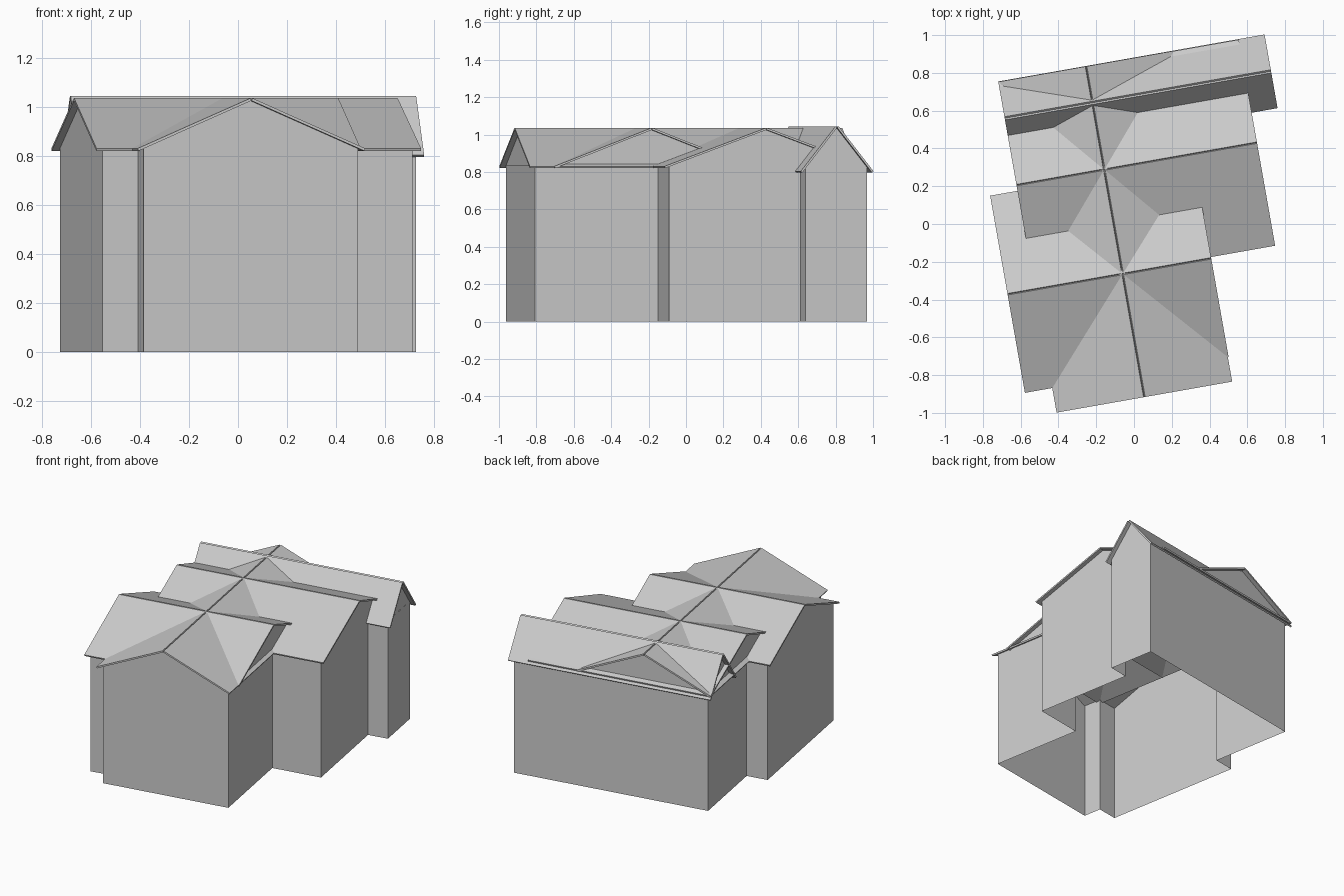
import bpy, math
from mathutils import Matrix

if "Cube" in bpy.data.objects:
    bpy.data.objects.remove(bpy.data.objects["Cube"])

TURN = Matrix.Rotation(math.radians(10), 4, 'Z')   # whole house is turned on its plot
T = 0.011          # roof sheet thickness
OVER = 0.03        # roof overhang
WALL_TOP = 0.832


def make(name, verts, faces):
    me = bpy.data.meshes.new(name)
    me.from_pydata(verts, [], faces)
    me.transform(TURN)
    me.update()
    ob = bpy.data.objects.new(name, me)
    bpy.context.collection.objects.link(ob)
    return ob


def place(axis, along, across, z):
    return (along, across, z) if axis == 'u' else (across, along, z)


def wing_roof(name, axis, centre, half, start, end, ridge, eave):
    length = math.hypot(half, ridge - eave)
    nx, nz = (ridge - eave) / length * T, half / length * T
    # two sloping sheets, square cut at the ridge
    for side, label in ((-1, "a"), (1, "b")):
        prof = [(0, ridge), (half - nx, eave), (half, eave + nz), (nx, ridge + nz)]
        verts = [place(axis, s, centre + side * p, z) for s in (start, end) for p, z in prof]
        faces = [(0, 1, 2, 3), (7, 6, 5, 4)]
        faces += [(i, i + 4, (i + 1) % 4 + 4, (i + 1) % 4) for i in range(4)]
        if (side == 1) == (axis == 'u'):
            faces = [f[::-1] for f in faces]
        make(name + "_roof_" + label, verts, faces)
    # gable walls at both ends
    w = half - OVER
    for s, label in ((start + OVER, "start"), (end - OVER, "end")):
        tri = [place(axis, s, centre - w, WALL_TOP), place(axis, s, centre + w, WALL_TOP),
               place(axis, s, centre, ridge)]
        flip = (label == "start") == (axis == 'u')
        make(name + "_gable_" + label, tri, [(0, 2, 1) if flip else (0, 1, 2)])


# three cross wings and one long spine roof
wing_roof("front_wing", 'u', -0.25, 0.53, -0.724, 0.371, 1.025, 0.82)
wing_roof("middle_wing", 'u', 0.311, 0.554, -0.577, 0.716, 1.025, 0.82)
wing_roof("back_wing", 'u', 0.67, 0.198, -0.577, 0.855, 1.037, 0.796)
wing_roof("spine", 'v', -0.105, 0.472, -0.912, 0.866, 1.025, 0.82)

# outer walls, open underneath
outline = [(-0.546, -0.88), (0.342, -0.88), (0.342, -0.213), (0.686, -0.213),
           (0.686, 0.502), (0.826, 0.502), (0.826, 0.836), (-0.546, 0.836),
           (-0.546, 0.25), (-0.694, 0.25), (-0.694, -0.75), (-0.546, -0.75)]
n = len(outline)
verts = [(u, v, z) for z in (0, WALL_TOP) for u, v in outline]
make("outer_walls", verts, [(i, (i + 1) % n, (i + 1) % n + n, i + n) for i in range(n)])
